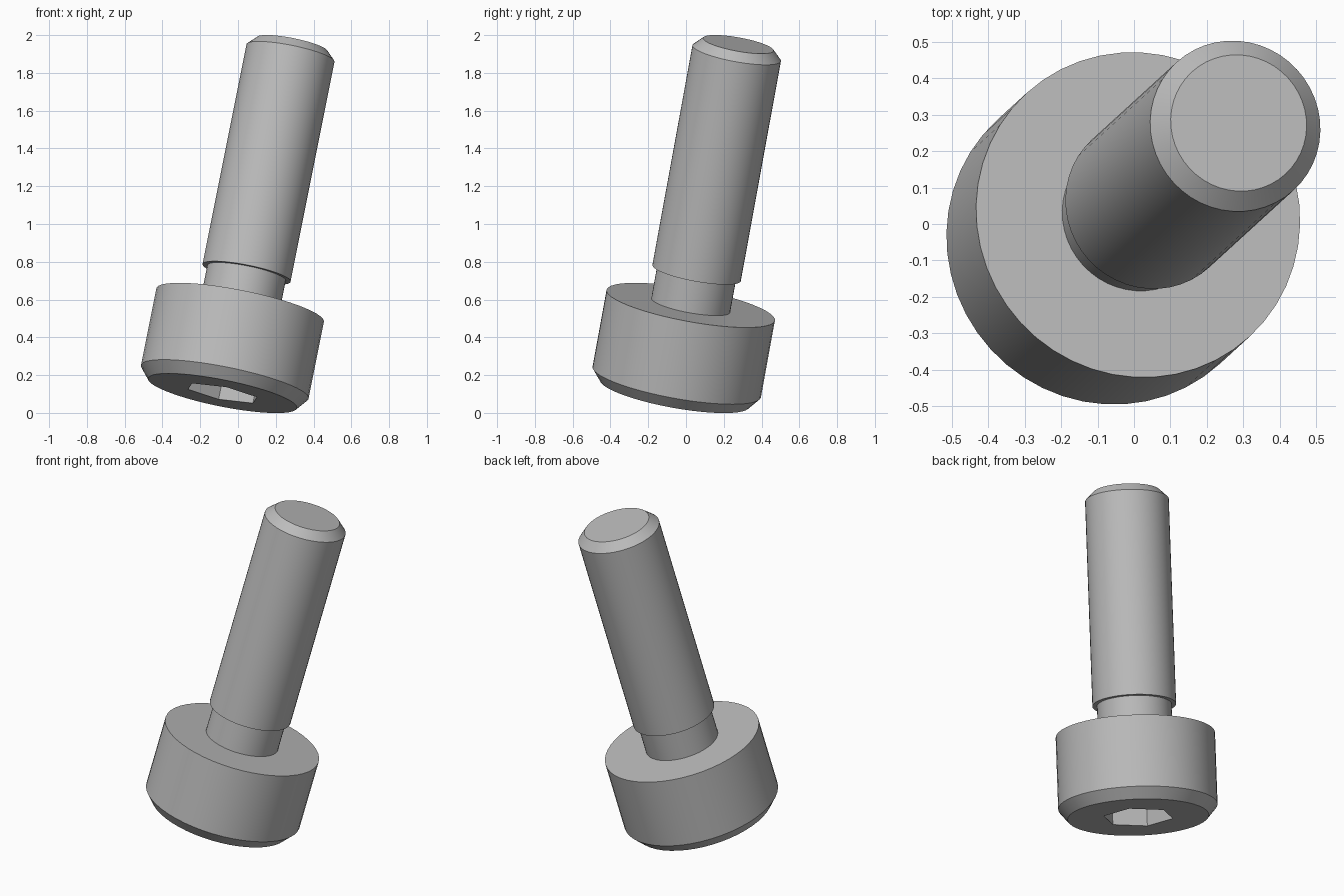
import bpy, bmesh
from math import cos, sin, pi, radians
from mathutils import Vector, Quaternion

cube = bpy.data.objects.get("Cube")
if cube:
    bpy.data.objects.remove(cube, do_unlink=True)

# One plain steel colour
steel = bpy.data.materials.new("steel grey")
steel.use_nodes = True
colour = (0.5, 0.5, 0.5, 1)
steel.diffuse_color = colour
steel.node_tree.nodes["Principled BSDF"].inputs["Base Color"].default_value = colour

# Leaning axis from the centre of the socket face to the centre of the tip
BASE = Vector((-0.082, -0.06, 0.104))
TIP = Vector((0.287, 0.277, 1.951))
LENGTH = (TIP - BASE).length
LEAN = Vector((0, 0, 1)).rotation_difference(TIP - BASE) @ Quaternion((0, 0, 1), radians(35))

SEGMENTS = 48
HEAD_R, NECK_R, SHAFT_R, SOCKET_R = 0.453, 0.212, 0.238, 0.203
HEAD_TOP, SHAFT_START, SOCKET_DEPTH = 0.483, 0.66, 0.24


def round_section(angle):
    return 1


def hex_section(angle):
    return cos(pi / 6) / cos(angle % (pi / 3) - pi / 6)


def lathe(name, rings, cap_first=False, cap_last=False):
    """Skin rings of (radius, height, section) along the leaning axis."""
    bm = bmesh.new()
    loops = []
    for radius, height, section in rings:
        loop = []
        for i in range(SEGMENTS):
            a = 2 * pi * i / SEGMENTS
            r = radius * section(a)
            loop.append(bm.verts.new((r * cos(a), r * sin(a), height)))
        loops.append(loop)
    for low, high in zip(loops, loops[1:]):
        for i in range(SEGMENTS):
            j = (i + 1) % SEGMENTS
            bm.faces.new((low[i], low[j], high[j], high[i]))
    if cap_first:
        bm.faces.new(loops[0][::-1])
    if cap_last:
        bm.faces.new(loops[-1])
    mesh = bpy.data.meshes.new(name)
    bm.to_mesh(mesh)
    bm.free()
    mesh.materials.append(steel)
    obj = bpy.data.objects.new(name, mesh)
    bpy.context.collection.objects.link(obj)
    obj.rotation_mode = 'QUATERNION'
    obj.rotation_quaternion = LEAN
    obj.location = BASE
    bpy.ops.object.select_all(action='DESELECT')
    obj.select_set(True)
    bpy.context.view_layer.objects.active = obj
    bpy.ops.object.shade_smooth_by_angle(angle=radians(28))
    return obj


# Head: socket floor, socket walls, socket face, chamfer, side, shoulder
lathe("socket_head", [
    (SOCKET_R, SOCKET_DEPTH, hex_section),
    (SOCKET_R, 0, hex_section),
    (0.402, 0, round_section),
    (HEAD_R, 0.062, round_section),
    (HEAD_R, HEAD_TOP, round_section),
    (NECK_R, HEAD_TOP, round_section),
], cap_first=True)

# Narrow neck between head and shaft
lathe("neck", [
    (NECK_R, HEAD_TOP, round_section),
    (NECK_R, SHAFT_START, round_section),
])

# Shaft: step under it, side, chamfered tip
lathe("shaft", [
    (NECK_R, SHAFT_START, round_section),
    (SHAFT_R, SHAFT_START, round_section),
    (SHAFT_R, LENGTH - 0.048, round_section),
    (0.19, LENGTH, round_section),
], cap_last=True)
